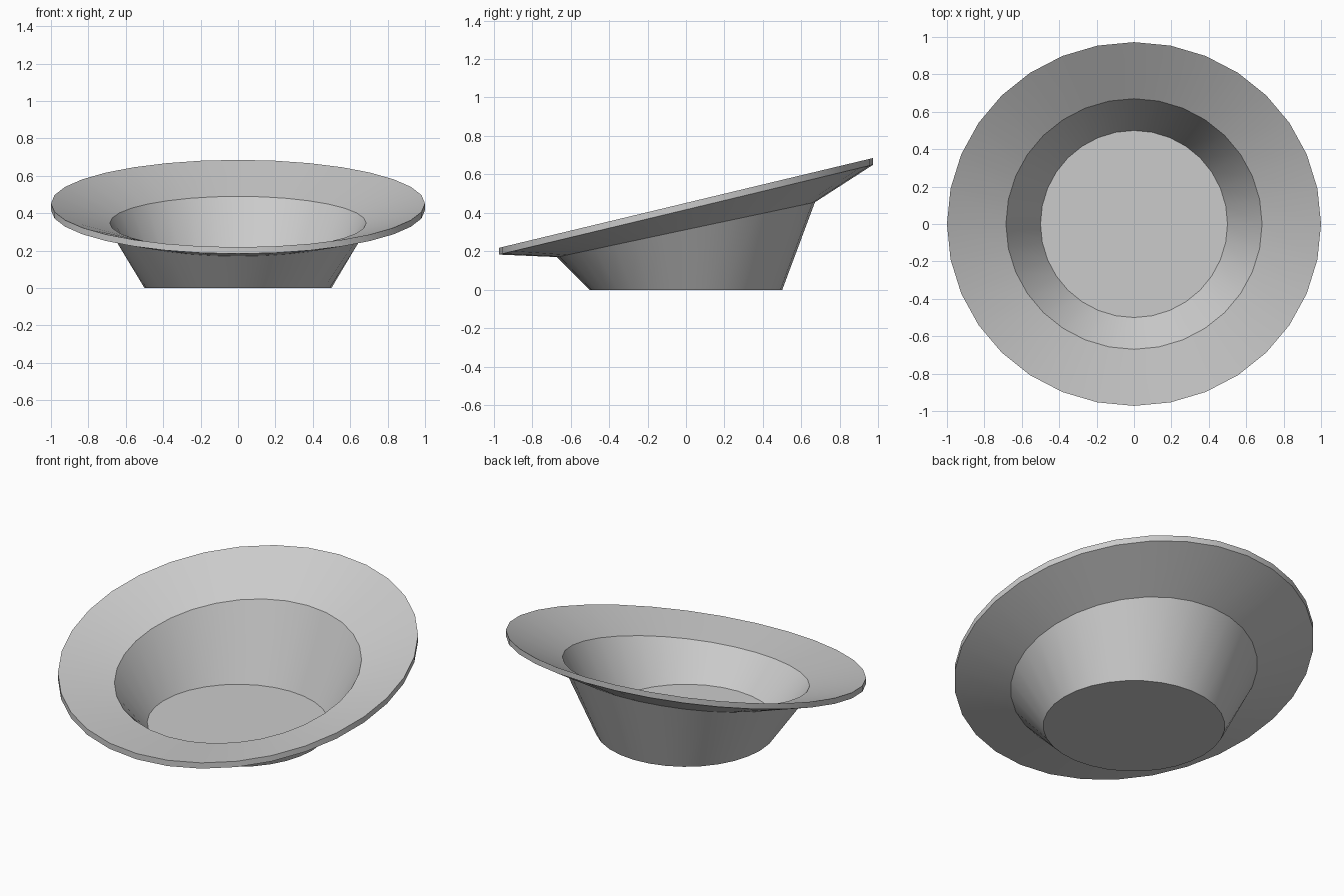
import bpy
import bmesh
import math
from mathutils import Matrix, Vector

cube = bpy.data.objects.get("Cube")
if cube:
    bpy.data.objects.remove(cube, do_unlink=True)

SIDES = 32
THICKNESS = 0.035

# Rings from base to lip: radius, centre height, tilt about x in degrees
BASE = (0.5, 0.0, 0)
SHOULDER = (0.685, 0.313, 12)
LIP = (1.0, 0.417, 13.5)

grey = bpy.data.materials.new("light_grey")
grey.use_nodes = True
grey.diffuse_color = (0.6, 0.6, 0.6, 1)
grey.node_tree.nodes["Principled BSDF"].inputs["Base Color"].default_value = (0.6, 0.6, 0.6, 1)


def add_ring(bm, radius, height, tilt, lift):
    """A circle of vertices, tilted so that the back is higher."""
    turn = Matrix.Rotation(math.radians(tilt), 3, 'X')
    ring = []
    for i in range(SIDES):
        a = math.tau * i / SIDES
        point = turn @ Vector((radius * math.cos(a), radius * math.sin(a), 0))
        ring.append(bm.verts.new(point + Vector((0, 0, height + lift))))
    return ring


def bridge(bm, lower, upper):
    for i in range(SIDES):
        j = (i + 1) % SIDES
        bm.faces.new((lower[i], lower[j], upper[j], upper[i]))


# Bowl shell: underside out to the lip, then back in along the top
bm = bmesh.new()
outside = [add_ring(bm, *r, 0) for r in (BASE, SHOULDER, LIP)]
inside = [add_ring(bm, *r, THICKNESS) for r in (LIP, SHOULDER, BASE)]
rings = outside + inside
for lower, upper in zip(rings, rings[1:]):
    bridge(bm, lower, upper)
bm.faces.new(reversed(rings[0]))
bm.faces.new(rings[-1])
bmesh.ops.recalc_face_normals(bm, faces=bm.faces)

mesh = bpy.data.meshes.new("wide_brim_bowl")
bm.to_mesh(mesh)
bm.free()
mesh.materials.append(grey)
bowl = bpy.data.objects.new("wide_brim_bowl", mesh)
bpy.context.collection.objects.link(bowl)

# Smooth walls with crisp creases
bpy.ops.object.select_all(action='DESELECT')
bowl.select_set(True)
bpy.context.view_layer.objects.active = bowl
bpy.ops.object.shade_smooth_by_angle(angle=math.radians(30))
